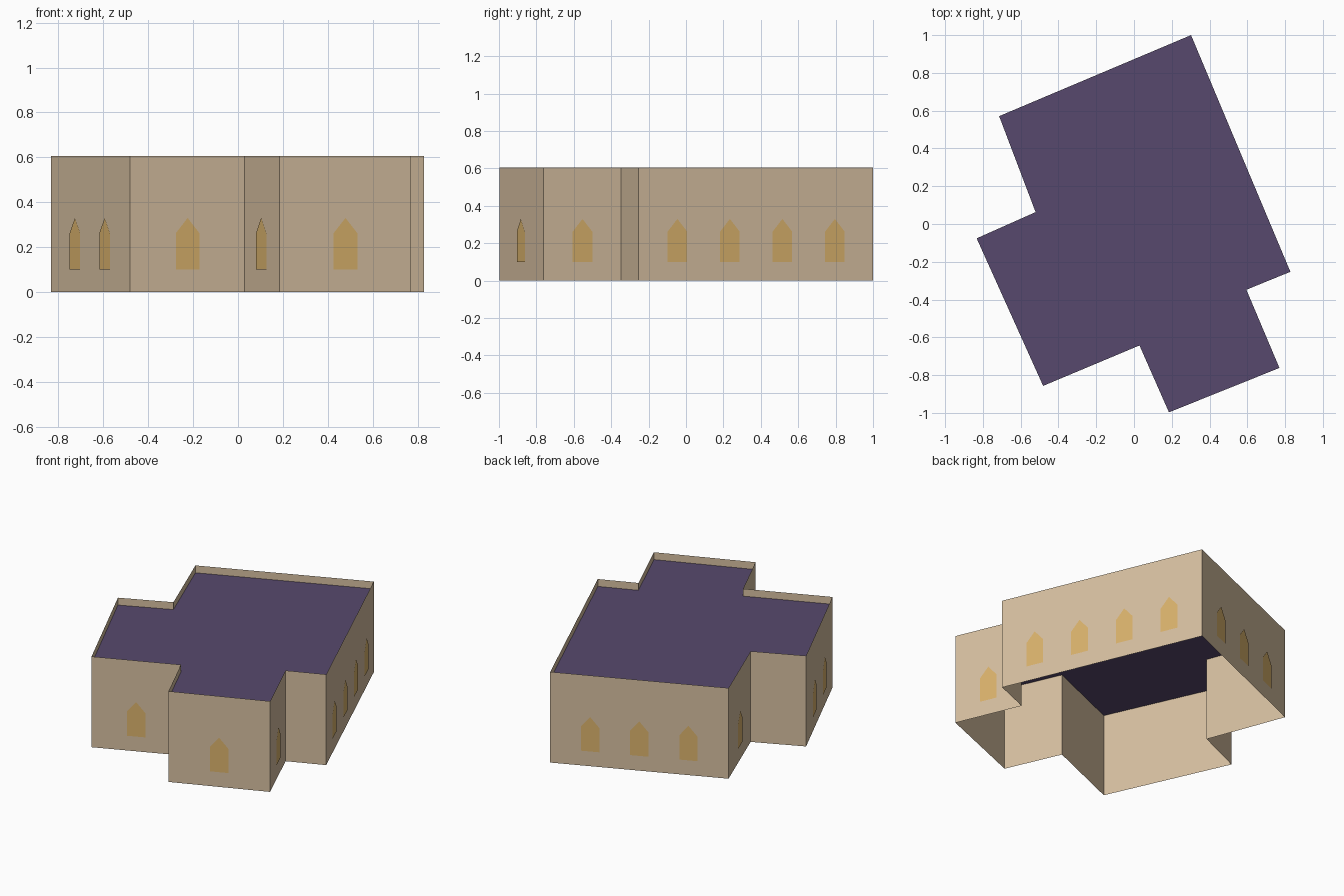
import bpy
from mathutils import Vector

cube = bpy.data.objects.get("Cube")
if cube:
    bpy.data.objects.remove(cube, do_unlink=True)

WALL_TOP, ROOF_Z = 0.605, 0.556
SILL, SHOULDER, APEX = 0.10, 0.262, 0.33
HALF_WIDTH, PROUD = 0.057, 0.004

# Footprint corner and number of windows on the wall that starts there (counterclockwise)
FOOTPRINT = [
    ((0.302, 1.0), 3), ((-0.714, 0.571), 1), ((-0.521, 0.063), 0),
    ((-0.833, -0.076), 2), ((-0.481, -0.857), 1), ((0.029, -0.643), 1),
    ((0.185, -0.997), 1), ((0.77, -0.762), 1), ((0.595, -0.348), 0),
    ((0.828, -0.253), 4),
]
# Distance of the first window from the wall end, as a share of its length
END_MARGIN = {1: 0.5, 2: 0.312, 3: 0.224, 4: 0.164}


def to_linear(c):
    c /= 255
    return c / 12.92 if c <= 0.04045 else ((c + 0.055) / 1.055) ** 2.4


def material(name, rgb):
    mat = bpy.data.materials.new(name)
    colour = [to_linear(c) for c in rgb] + [1.0]
    mat.diffuse_color = colour
    mat.use_nodes = True
    bsdf = next(n for n in mat.node_tree.nodes if n.type == 'BSDF_PRINCIPLED')
    bsdf.inputs["Base Color"].default_value = colour
    bsdf.inputs["Roughness"].default_value = 0.9
    return mat


def add_mesh(name, verts, faces, mat):
    mesh = bpy.data.meshes.new(name)
    mesh.from_pydata(verts, [], faces)
    mesh.materials.append(mat)
    mesh.update()
    obj = bpy.data.objects.new(name, mesh)
    bpy.context.collection.objects.link(obj)
    return obj


stone = material("tan stone", (214, 191, 160))
glass = material("amber glass", (218, 178, 108))
slate = material("purple slate", (87, 73, 109))

corners = [Vector((*p, 0)) for p, _ in FOOTPRINT]
count = len(corners)
up = Vector((0, 0, 1))

# Thin outer walls, open underneath and rising past the roof as a parapet
add_mesh("outer_walls",
         corners + [c + up * WALL_TOP for c in corners],
         [(i, (i + 1) % count, (i + 1) % count + count, i + count) for i in range(count)],
         stone)

# Flat roof set just below the parapet
add_mesh("flat_roof", [c + up * ROOF_Z for c in corners], [tuple(range(count))], slate)

# Pointed window panes, spaced evenly along each wall
PANE = [(-HALF_WIDTH, SILL), (HALF_WIDTH, SILL), (HALF_WIDTH, SHOULDER),
        (0, APEX), (-HALF_WIDTH, SHOULDER)]
verts, faces = [], []
for i, (_, windows) in enumerate(FOOTPRINT):
    start, end = corners[i], corners[(i + 1) % count]
    along = (end - start).normalized()
    outward = along.cross(up)
    for k in range(windows):
        margin = END_MARGIN[windows]
        t = margin + k * (1 - 2 * margin) / max(windows - 1, 1)
        centre = start.lerp(end, t) + outward * PROUD
        faces.append(tuple(range(len(verts), len(verts) + len(PANE))))
        verts += [centre + along * u + up * z for u, z in PANE]
add_mesh("window_panes", verts, faces, glass)
